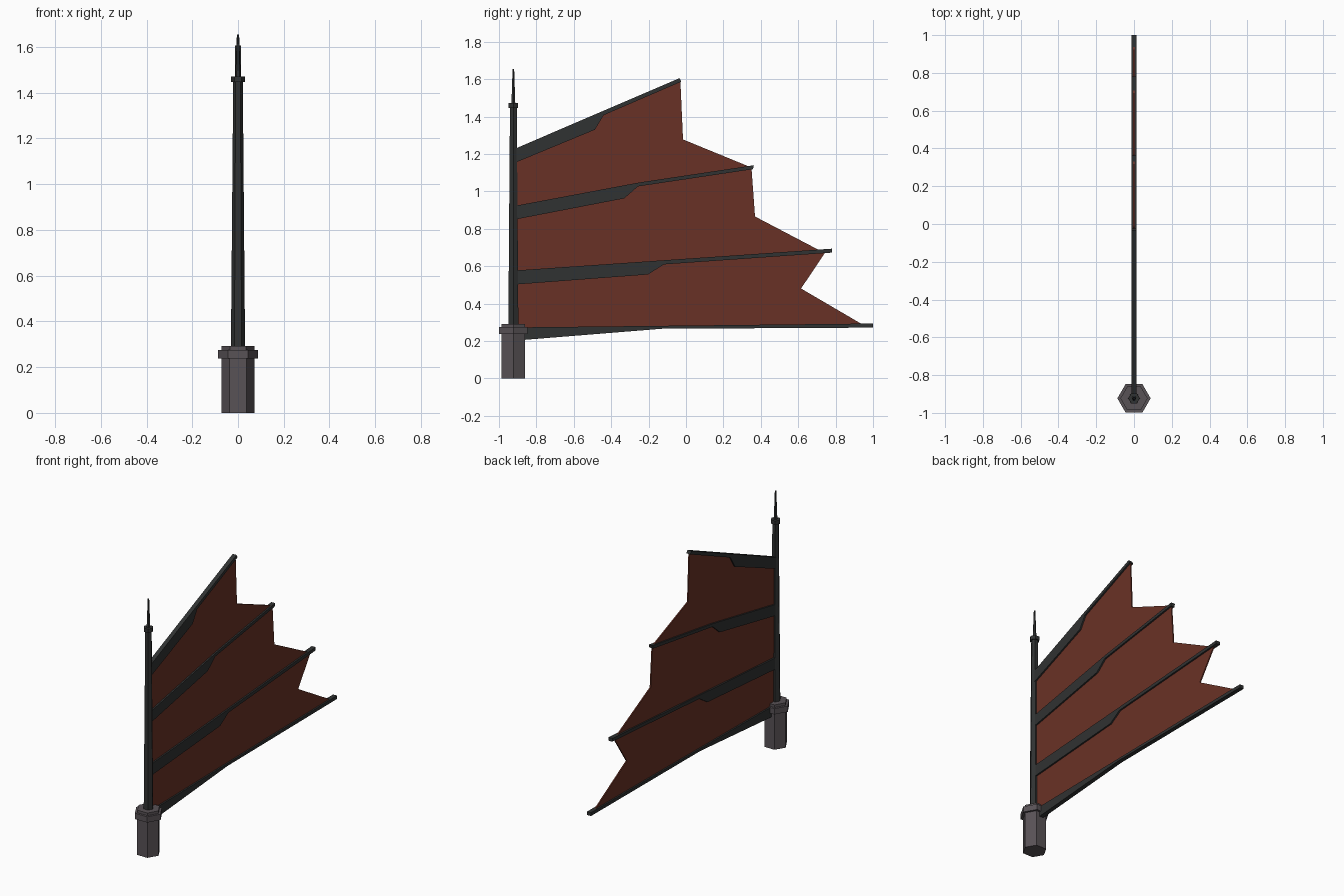
import bpy, bmesh, math

if "Cube" in bpy.data.objects:
    bpy.data.objects.remove(bpy.data.objects["Cube"])

POLE_Y = -0.923


def material(name, rgb):
    m = bpy.data.materials.new(name)
    m.diffuse_color = (*rgb, 1)
    m.use_nodes = True
    m.node_tree.nodes["Principled BSDF"].inputs["Base Color"].default_value = m.diffuse_color
    return m


RED = material("dark red cloth", (0.141, 0.031, 0.019))
IRON = material("black iron", (0.030, 0.032, 0.032))
STONE = material("warm grey", (0.098, 0.084, 0.093))


def finish(name, bm, mat):
    bmesh.ops.recalc_face_normals(bm, faces=bm.faces)
    me = bpy.data.meshes.new(name)
    bm.to_mesh(me)
    bm.free()
    me.materials.append(mat)
    ob = bpy.data.objects.new(name, me)
    bpy.context.collection.objects.link(ob)
    return ob


def lathe(name, rings, mat, sides=6):
    """Low-sided column from (radius, z) rings around the pole axis."""
    bm = bmesh.new()
    loops = []
    for r, z in rings:
        loops.append([bm.verts.new((r * math.cos(2 * math.pi * i / sides),
                                    POLE_Y + r * math.sin(2 * math.pi * i / sides), z))
                      for i in range(sides)])
    for a, b in zip(loops, loops[1:]):
        for i in range(sides):
            j = (i + 1) % sides
            bm.faces.new((a[i], a[j], b[j], b[i]))
    bm.faces.new(loops[0])
    bm.faces.new(loops[-1])
    return finish(name, bm, mat)


def plate(name, outline, half, mat):
    """Side profile (y, z) extruded to +-half in x."""
    bm = bmesh.new()
    face = bm.faces.new([bm.verts.new((-half, y, z)) for y, z in outline])
    ext = bmesh.ops.extrude_face_region(bm, geom=[face])
    moved = [v for v in ext["geom"] if isinstance(v, bmesh.types.BMVert)]
    bmesh.ops.translate(bm, verts=moved, vec=(2 * half, 0, 0))
    return finish(name, bm, mat)


# Hexagonal socket with stepped collar
lathe("base_socket", [(0.073, 0), (0.073, 0.237), (0.088, 0.237), (0.088, 0.275),
                      (0.072, 0.275), (0.072, 0.292)], STONE)

# Tapered pole, its cap ring and the spike
lathe("pole", [(0.031, 0.28), (0.021, 1.45)], IRON)
lathe("pole_cap", [(0.030, 1.447), (0.030, 1.472)], IRON)
lathe("spike", [(0.012, 1.465), (0.005, 1.655)], IRON)

# Sail ribs, wide near the pole and stepped down to thin tips
ribs = [
    [(-0.91, 0.273), (1.0, 0.294), (1.0, 0.272), (-0.128, 0.266), (-0.91, 0.203)],
    [(-0.92, 0.577), (0.78, 0.694), (0.78, 0.673), (-0.118, 0.610), (-0.203, 0.556), (-0.92, 0.502)],
    [(-0.92, 0.922), (-0.25, 1.048), (0.363, 1.140), (0.358, 1.119), (-0.257, 1.027),
     (-0.33, 0.963), (-0.92, 0.849)],
    [(-0.92, 1.226), (-0.034, 1.606), (-0.025, 1.587), (-0.44, 1.408), (-0.487, 1.33), (-0.92, 1.151)],
]
for i, outline in enumerate(ribs):
    plate(f"rib_{i + 1}", outline, 0.014, IRON)

# Cloth panels between neighbouring ribs with notched free edges
panels = [
    [(-0.92, 0.25), (0.5, 0.28), (0.95, 0.285), (0.615, 0.481), (0.75, 0.682), (-0.118, 0.62), (-0.92, 0.54)],
    [(-0.92, 0.54), (-0.118, 0.62), (0.72, 0.682), (0.369, 0.866), (0.35, 1.128), (-0.25, 1.038), (-0.92, 0.885)],
    [(-0.92, 0.885), (-0.25, 1.038), (0.35, 1.128), (-0.016, 1.278), (-0.03, 1.592), (-0.44, 1.42), (-0.92, 1.19)],
]
for i, outline in enumerate(panels):
    plate(f"sail_panel_{i + 1}", outline, 0.004, RED)
